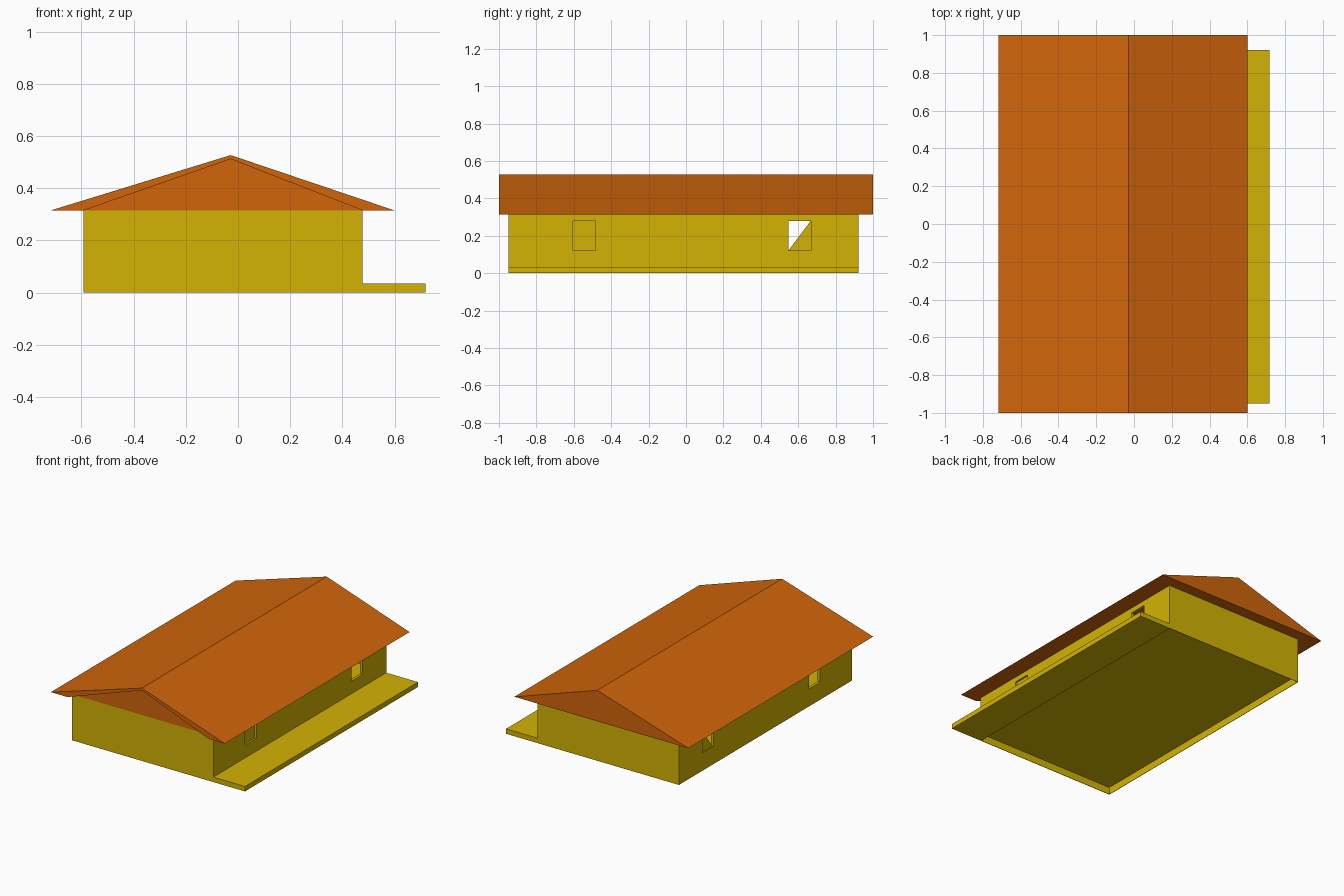
import bpy, bmesh

if "Cube" in bpy.data.objects:
    bpy.data.objects.remove(bpy.data.objects["Cube"])


def material(name, rgb):
    m = bpy.data.materials.new(name)
    m.diffuse_color = (*rgb, 1)
    m.use_nodes = True
    m.node_tree.nodes["Principled BSDF"].inputs["Base Color"].default_value = m.diffuse_color
    return m


WALL = material("yellow_plaster", (0.65, 0.45, 0.001))
ROOF = material("orange_tile", (0.63, 0.13, 0.003))


def prism(name, profile, vec, mat):
    """Extrude a closed planar profile (3D points) along vec."""
    bm = bmesh.new()
    face = bm.faces.new([bm.verts.new(p) for p in profile])
    ext = bmesh.ops.extrude_face_region(bm, geom=[face], use_keep_orig=True)
    verts = [v for v in ext["geom"] if isinstance(v, bmesh.types.BMVert)]
    bmesh.ops.translate(bm, verts=verts, vec=vec)
    bmesh.ops.recalc_face_normals(bm, faces=bm.faces)
    mesh = bpy.data.meshes.new(name)
    bm.to_mesh(mesh)
    bm.free()
    mesh.materials.append(mat)
    ob = bpy.data.objects.new(name, mesh)
    bpy.context.collection.objects.link(ob)
    return ob


def box(name, x, y, z, mat):
    pts = [(x[0], y[0], z[0]), (x[1], y[0], z[0]), (x[1], y[1], z[0]), (x[0], y[1], z[0])]
    return prism(name, pts, (0, 0, z[1] - z[0]), mat)


def cut(target, cutter):
    mod = target.modifiers.new(cutter.name, 'BOOLEAN')
    mod.operation = 'DIFFERENCE'
    mod.solver = 'EXACT'
    mod.object = cutter
    bpy.context.view_layer.update()
    # apply the cut and remove the helper
    dep = bpy.context.evaluated_depsgraph_get()
    mesh = bpy.data.meshes.new_from_object(target.evaluated_get(dep))
    target.modifiers.clear()
    target.data = mesh
    bpy.data.objects.remove(cutter)


X0, X1, Y0, Y1 = -0.592, 0.478, -0.95, 0.922
EAVE, PORCH, FLOOR, RIDGE_X = 0.315, 0.034, 0.05, -0.028
WIN_Z = (0.12, 0.28)
WINDOWS = [(-0.605, -0.485), (0.547, 0.667)]
T, SKIRT = 0.02, 0.003

# hollow house body, open below a raised floor, with window openings
house = box("house_walls", (X0, X1), (Y0, Y1), (0, EAVE), WALL)
cut(house, box("room_cutter", (X0 + T, X1 - T), (Y0 + T, Y1 - T), (FLOOR + 0.004, 0.5), WALL))
cut(house, box("base_cutter", (X0 + SKIRT, X1 - SKIRT), (Y0 + SKIRT, Y1 - SKIRT),
               (-0.2, FLOOR), WALL))
for y in WINDOWS:
    cut(house, box("window_cutter", (-0.9, 0.9), y, WIN_Z, WALL))

# closed front-right window and half-closed rear-left shutter
box("window_panel", (X1 - T, X1 - 0.012), WINDOWS[0], WIN_Z, WALL)
y0, y1 = WINDOWS[1]
prism("half_shutter", [(X0 + 0.008, y0, WIN_Z[0]), (X0 + 0.008, y1, WIN_Z[0]),
                       (X0 + 0.008, y1, WIN_Z[1])], (0.004, 0, 0), WALL)

# porch slab along the right side
box("porch_slab", (X1, 0.718), (Y0, Y1), (0, PORCH), WALL)

# gable roof, with the front gable set back to the wall line
roof = prism("gable_roof", [(-0.718, -1, EAVE), (0.6, -1, EAVE), (RIDGE_X, -1, 0.527)],
             (0, 2, 0), ROOF)
cut(roof, prism("gable_cutter", [(X0, -1.2, 0.2), (X1, -1.2, 0.2), (X1, -1.2, EAVE),
                                 (RIDGE_X, -1.2, 0.512), (X0, -1.2, EAVE)],
                (0, 1.2 + Y0, 0), ROOF))
